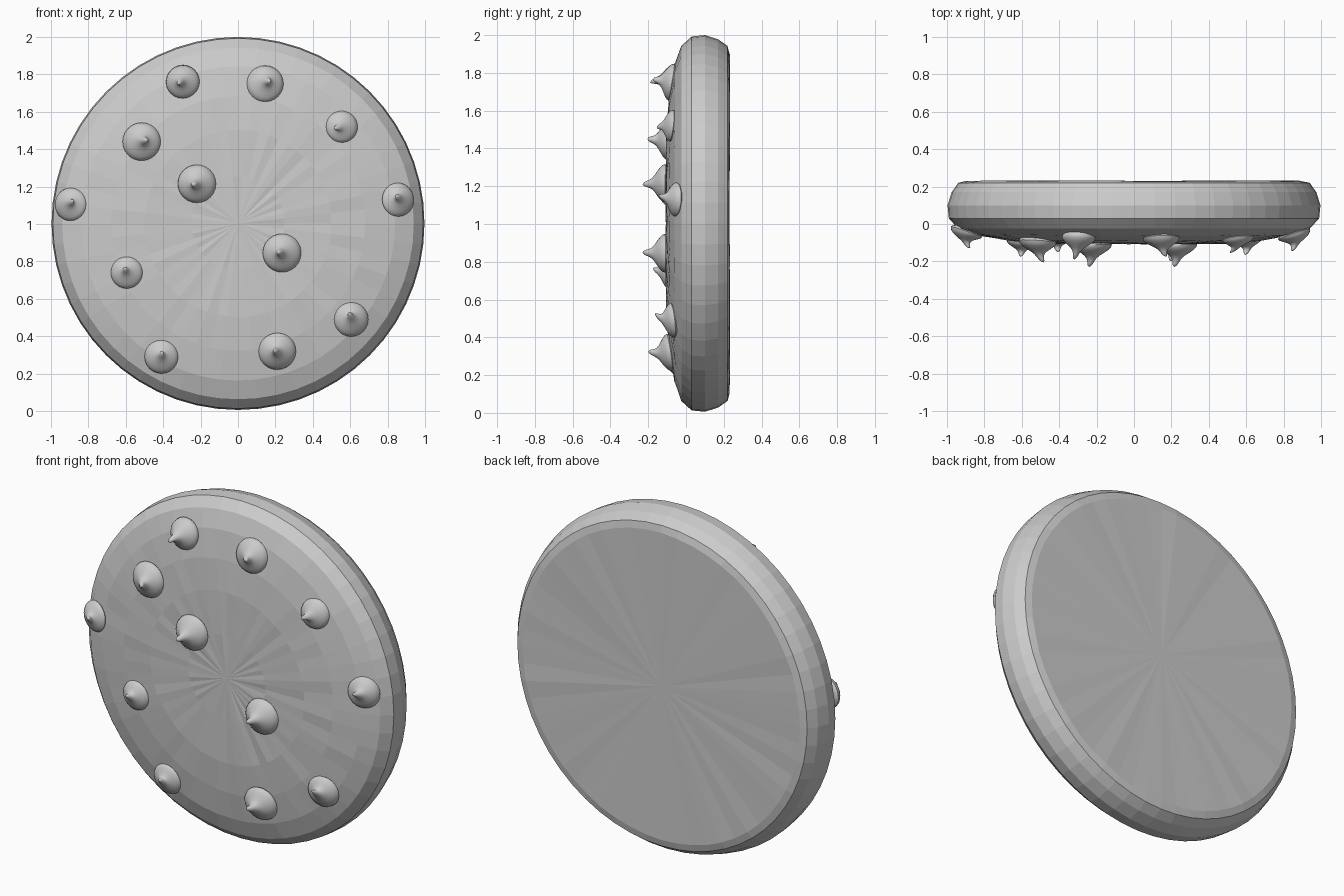
import bpy, bmesh, math, random
from mathutils import Vector

random.seed(4)
cube = bpy.data.objects.get("Cube")
if cube:
    bpy.data.objects.remove(cube, do_unlink=True)

SIDES = 56
CENTRE_Z = 1.003

grey = bpy.data.materials.new("plain_grey")
grey.use_nodes = True
colour = (0.6, 0.6, 0.6, 1)
grey.diffuse_color = colour
grey.node_tree.nodes["Principled BSDF"].inputs["Base Color"].default_value = colour

# (radius, y) from the back centre to the front centre
PROFILE = [(0.9, 0.23), (0.94, 0.22), (0.975, 0.17), (0.997, 0.1), (0.99, 0.03),
           (0.94, -0.025), (0.84, -0.06), (0.68, -0.088), (0.5, -0.103), (0.25, -0.106)]


def skin(name, rings, start, end, angle):
    """Join rings of points into a closed skin with a point at each end."""
    bm = bmesh.new()
    loops = [[bm.verts.new(p) for p in ring] for ring in rings]
    first, last = bm.verts.new(start), bm.verts.new(end)
    n = len(loops[0])
    for i in range(n):
        j = (i + 1) % n
        bm.faces.new((first, loops[0][i], loops[0][j]))
        bm.faces.new((last, loops[-1][j], loops[-1][i]))
        for a, b in zip(loops, loops[1:]):
            bm.faces.new((a[i], b[i], b[j], a[j]))
    bmesh.ops.recalc_face_normals(bm, faces=bm.faces)
    mesh = bpy.data.meshes.new(name)
    bm.to_mesh(mesh)
    bm.free()
    mesh.materials.append(grey)
    obj = bpy.data.objects.new(name, mesh)
    bpy.context.collection.objects.link(obj)
    if angle:
        bpy.ops.object.select_all(action='DESELECT')
        obj.select_set(True)
        bpy.context.view_layer.objects.active = obj
        bpy.ops.object.shade_smooth_by_angle(angle=math.radians(angle))
    return obj


# Round biscuit, very slightly uneven on its flat faces
rings = []
for radius, y in PROFILE:
    ring = []
    for i in range(SIDES):
        a = math.tau * i / SIDES
        wobble = random.uniform(-0.003, 0.003) if radius < 0.92 else 0
        ring.append((radius * math.cos(a), y + wobble, CENTRE_Z + radius * math.sin(a)))
    rings.append(ring)
skin("biscuit", rings, (0, 0.23, CENTRE_Z), (0, -0.107, CENTRE_Z), 0)


def surface(radius):
    """Depth and slope of the biscuit's front at a radius."""
    front = PROFILE[4:]
    for (r1, y1), (r0, y0) in zip(front, front[1:]):
        if r0 <= radius <= r1:
            return y0 + (y1 - y0) * (radius - r0) / (r1 - r0), (y1 - y0) / (r1 - r0)
    return -0.106, 0.0


# Share of the height and width of each ring of a chip
CHIP = [(-0.15, 0.7), (-0.06, 0.93), (0.03, 1), (0.14, 0.95), (0.25, 0.81), (0.36, 0.62),
        (0.47, 0.42), (0.58, 0.28), (0.7, 0.2), (0.82, 0.155), (0.93, 0.1)]


def chip(index, x, z, width, tip_x, tip_y, tip_z):
    """Drop-shaped chip seated on the biscuit with a bent tip."""
    out = Vector((x, 0, z - CENTRE_Z))
    depth, slope = surface(out.length)
    out.normalize()
    normal = Vector((out.x * slope, -1, out.z * slope)).normalized()
    base = Vector((x, depth, z))
    tip = Vector((tip_x, tip_y, tip_z))
    height = (tip - base).length
    middle = base + normal * height * 0.55
    front = Vector((0, -1, 0))

    def axis(t):
        if t < 0:
            return base + normal * height * t
        return base * (1 - t) ** 2 + middle * 2 * t * (1 - t) + tip * t * t

    rings = []
    for t, share in CHIP:
        way = normal.lerp(front, max(t, 0)).normalized()
        u = way.cross(Vector((0, 0, 1))).normalized()
        v = way.cross(u)
        rings.append([axis(t) + (u * math.cos(a) + v * math.sin(a)) * width * share
                      for a in (math.tau * i / 24 for i in range(24))])
    skin(f"chip_{index}", rings, axis(-0.18), tip, 50)


CHIPS = [
    (-0.295, 1.76, 0.09, -0.32, -0.19, 1.75), (0.145, 1.75, 0.098, 0.17, -0.175, 1.765),
    (0.555, 1.52, 0.085, 0.515, -0.155, 1.51), (-0.515, 1.44, 0.102, -0.485, -0.205, 1.45),
    (-0.22, 1.215, 0.102, -0.24, -0.23, 1.21), (-0.895, 1.105, 0.088, -0.88, -0.13, 1.125),
    (0.855, 1.13, 0.09, 0.845, -0.145, 1.15), (0.235, 0.845, 0.103, 0.215, -0.23, 0.85),
    (-0.595, 0.74, 0.085, -0.605, -0.175, 0.765), (0.605, 0.49, 0.092, 0.595, -0.165, 0.525),
    (0.21, 0.32, 0.1, 0.195, -0.2, 0.325), (-0.41, 0.29, 0.09, -0.405, -0.15, 0.315),
]
for index, values in enumerate(CHIPS, 1):
    chip(index, *values)
